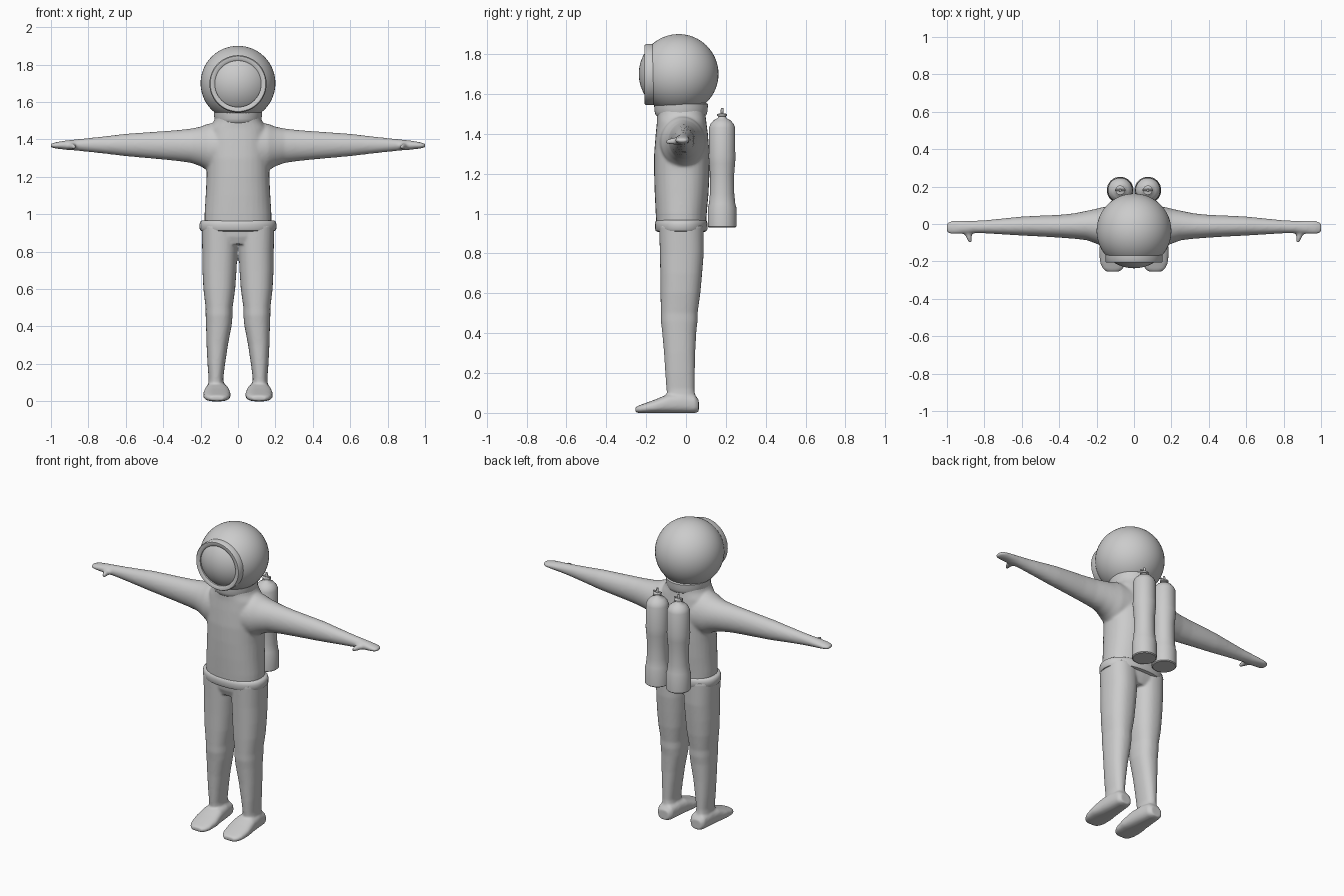
import bpy, bmesh, math


def loft(bm, secs, axis="z", side=1, n=32, e=2.0, closed=False):
    """Skin superellipse sections (t, a, b, half_a, half_b) along an axis."""
    rings = []
    for t, a, b, ha, hb in secs:
        ring = []
        for i in range(n):
            c, s = math.cos(2 * math.pi * i / n), math.sin(2 * math.pi * i / n)
            u = a + ha * math.copysign(abs(c) ** (2 / e), c)
            v = b + hb * math.copysign(abs(s) ** (2 / e), s)
            x, y, z = {"x": (t, u, v), "y": (u, t, v), "z": (u, v, t)}[axis]
            ring.append(bm.verts.new((x * side, y, z)))
        rings.append(ring)
    pairs = list(zip(rings, rings[1:]))
    if closed:
        pairs.append((rings[-1], rings[0]))
    else:
        bm.faces.new(rings[0])
        bm.faces.new(rings[-1])
    for r, q in pairs:
        for i in range(n):
            j = (i + 1) % n
            bm.faces.new((r[i], r[j], q[j], q[i]))


def finish(bm, name, voxel=0, smooth=0):
    """Turn the bmesh into a smooth object, optionally fused into one skin."""
    bmesh.ops.recalc_face_normals(bm, faces=bm.faces)
    me = bpy.data.meshes.new(name)
    bm.to_mesh(me)
    bm.free()
    ob = bpy.data.objects.new(name, me)
    bpy.context.collection.objects.link(ob)
    bpy.ops.object.select_all(action="DESELECT")
    ob.select_set(True)
    bpy.context.view_layer.objects.active = ob
    bpy.ops.object.shade_smooth_by_angle(angle=math.radians(40))
    if voxel:
        m = ob.modifiers.new("fuse", "REMESH")
        m.mode = "VOXEL"
        m.voxel_size = voxel
        m.use_smooth_shade = True
        m = ob.modifiers.new("soften", "SMOOTH")
        m.factor = 0.5
        m.iterations = smooth
    return ob


# Jacket: torso, arms, hands and thumbs in one skin
bm = bmesh.new()
loft(bm, [(0.93, 0, -0.024, 0.180, 0.124), (1.0, 0, -0.024, 0.179, 0.128),
          (1.1, 0, -0.022, 0.173, 0.135), (1.2, 0, -0.021, 0.168, 0.139),
          (1.3, 0, -0.021, 0.168, 0.139), (1.4, 0, -0.021, 0.165, 0.131),
          (1.46, 0, -0.022, 0.155, 0.124), (1.495, 0, -0.024, 0.130, 0.122),
          (1.54, 0, -0.025, 0.115, 0.122)], e=2.3)
for s in (-1, 1):
    loft(bm, [(0.08, -0.018, 1.355, 0.120, 0.135), (0.16, -0.016, 1.358, 0.108, 0.126),
              (0.20, -0.012, 1.362, 0.094, 0.106), (0.25, -0.008, 1.366, 0.079, 0.092),
              (0.32, -0.011, 1.367, 0.068, 0.083), (0.4, -0.012, 1.368, 0.061, 0.076),
              (0.5, -0.011, 1.369, 0.056, 0.068), (0.6, -0.011, 1.370, 0.051, 0.060),
              (0.7, -0.013, 1.370, 0.043, 0.048), (0.8, -0.015, 1.370, 0.035, 0.037),
              (0.87, -0.016, 1.370, 0.033, 0.030), (0.92, -0.018, 1.369, 0.036, 0.025),
              (0.97, -0.019, 1.368, 0.037, 0.018), (0.99, -0.019, 1.367, 0.033, 0.013),
              (1.002, -0.019, 1.367, 0.022, 0.009)], "x", s)
    loft(bm, [(-0.02, 0.89, 1.366, 0.036, 0.020), (-0.05, 0.887, 1.363, 0.022, 0.018),
              (-0.08, 0.880, 1.361, 0.014, 0.015), (-0.102, 0.874, 1.360, 0.009, 0.010)], "y", s)
finish(bm, "jacket", 0.008, 8)

# Trousers: pelvis, legs and boots in one skin
bm = bmesh.new()
loft(bm, [(0.84, 0, -0.023, 0.12, 0.09), (0.88, 0, -0.023, 0.18, 0.105),
          (0.94, 0, -0.023, 0.19, 0.112)], e=2.4)
for s in (-1, 1):
    loft(bm, [(0.94, 0.098, -0.023, 0.097, 0.112), (0.8, 0.097, -0.021, 0.094, 0.110),
              (0.7, 0.099, -0.024, 0.091, 0.105), (0.6, 0.100, -0.028, 0.085, 0.100),
              (0.5, 0.101, -0.034, 0.072, 0.092), (0.46, 0.101, -0.034, 0.072, 0.092),
              (0.41, 0.102, -0.034, 0.069, 0.086), (0.3, 0.111, -0.032, 0.057, 0.078),
              (0.2, 0.116, -0.030, 0.047, 0.074), (0.12, 0.118, -0.028, 0.039, 0.070),
              (0.04, 0.117, -0.020, 0.048, 0.072)], side=s, e=2.3)
    loft(bm, [(0.064, 0.115, 0.035, 0.036, 0.030), (0.045, 0.114, 0.045, 0.051, 0.046),
              (-0.02, 0.113, 0.050, 0.060, 0.052), (-0.09, 0.113, 0.046, 0.067, 0.048),
              (-0.15, 0.113, 0.034, 0.074, 0.035), (-0.21, 0.113, 0.023, 0.068, 0.024),
              (-0.24, 0.113, 0.018, 0.054, 0.018), (-0.254, 0.113, 0.016, 0.036, 0.012)],
         "y", s, e=2.6)
finish(bm, "trousers_and_boots", 0.007, 5)

# Belt
bm = bmesh.new()
loft(bm, [(z, 0, -0.024, 0.18 + d, 0.113 + d * 0.75) for z, d in
          [(0.908, 0.005), (0.912, 0.019), (0.922, 0.025), (0.945, 0.026),
           (0.960, 0.022), (0.966, 0.014), (0.967, 0.002)]], n=48, e=2.2)
finish(bm, "belt")

# Neck collar
bm = bmesh.new()
loft(bm, [(z, 0, -0.025, r, r + 0.006) for z, r in
          [(1.485, 0.112), (1.495, 0.122), (1.51, 0.126), (1.53, 0.128),
           (1.55, 0.129), (1.556, 0.115)]], n=48)
finish(bm, "collar")

# Helmet
bpy.ops.mesh.primitive_uv_sphere_add(segments=48, ring_count=32, radius=0.2,
                                     location=(0, -0.037, 1.7))
bpy.context.object.name = "helmet"
bpy.ops.object.shade_smooth()

# Visor rim
bm = bmesh.new()
loft(bm, [(y, 0, 1.697, r, r) for y, r in
          [(-0.163, 0.153), (-0.200, 0.153), (-0.207, 0.148),
           (-0.207, 0.130), (-0.202, 0.124), (-0.163, 0.124)]], "y", n=48, closed=True)
finish(bm, "visor_rim")

# Air tanks with valves
TANK = [(0.93, 0.066), (0.935, 0.0715), (1.03, 0.0715), (1.05, 0.066), (1.10, 0.061),
        (1.19, 0.060), (1.25, 0.065), (1.29, 0.068), (1.31, 0.066), (1.43, 0.066),
        (1.45, 0.058), (1.468, 0.042), (1.478, 0.022), (1.487, 0.018), (1.49, 0.025),
        (1.499, 0.025), (1.503, 0.008), (1.53, 0.006)]
for s, name in ((-1, "left"), (1, "right")):
    bm = bmesh.new()
    loft(bm, [(z, 0.074, 0.181, r, r) for z, r in TANK], side=s)
    loft(bm, [(x, 0.181, 1.507, 0.005, 0.005) for x in (0.046, 0.102)], "x", s, n=12)
    finish(bm, "air_tank_" + name)
